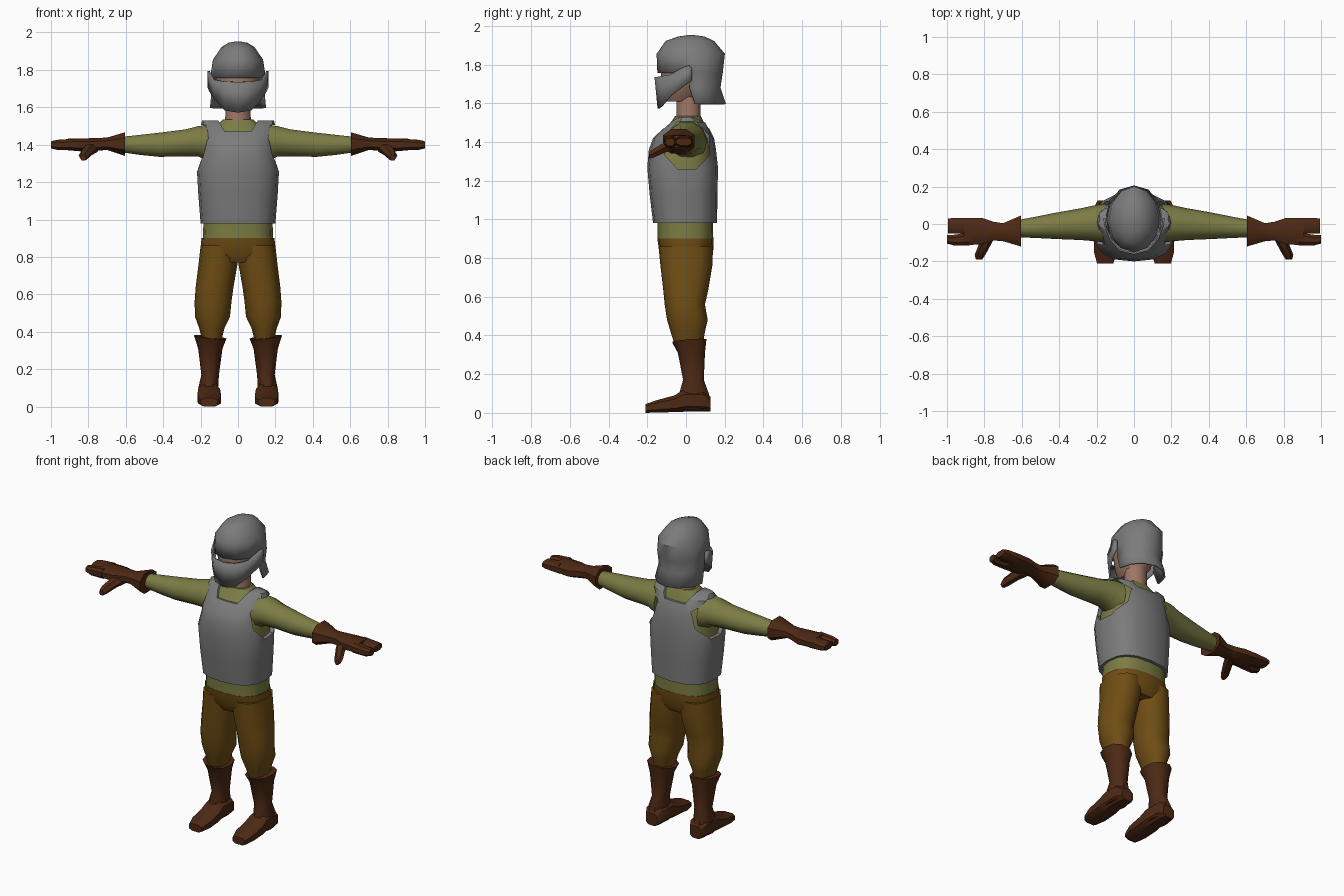
import bpy, bmesh, math

if "Cube" in bpy.data.objects:
    bpy.data.objects.remove(bpy.data.objects["Cube"])


def material(name, rgb):
    m = bpy.data.materials.new(name)
    m.diffuse_color = (*rgb, 1)
    m.use_nodes = True
    m.node_tree.nodes["Principled BSDF"].inputs["Base Color"].default_value = m.diffuse_color
    return m


STEEL = material("steel grey", (0.20, 0.20, 0.20))
CLOTH = material("olive cloth", (0.20, 0.20, 0.06))
TROUSER = material("ochre cloth", (0.16, 0.075, 0.007))
LEATHER = material("brown leather", (0.075, 0.022, 0.007))
SKIN = material("skin", (0.34, 0.18, 0.13))


def finish(name, bm, mat, mirror=False, angle=40):
    bmesh.ops.recalc_face_normals(bm, faces=bm.faces)
    me = bpy.data.meshes.new(name)
    bm.to_mesh(me)
    bm.free()
    ob = bpy.data.objects.new(name, me)
    bpy.context.collection.objects.link(ob)
    me.materials.append(mat)
    if angle:
        bpy.ops.object.select_all(action='DESELECT')
        ob.select_set(True)
        bpy.context.view_layer.objects.active = ob
        bpy.ops.object.shade_smooth_by_angle(angle=math.radians(angle))
    if mirror:
        ob.modifiers.new("Mirror", 'MIRROR').use_mirror_merge = False
    return ob


def loft_mesh(axis, rings, n=10, power=2.0, half=False, caps=True):
    """Rings are (t, a0, a1, b0, b1): position on the axis and section bounds."""
    unit = []
    for i in range(n):
        a = 2 * math.pi * (i + 0.5 * half) / n
        c, s = math.cos(a), math.sin(a)
        unit.append((math.copysign(abs(c) ** (2 / power), c),
                     math.copysign(abs(s) ** (2 / power), s)))
    mu, mv = max(p[0] for p in unit), max(p[1] for p in unit)
    bm = bmesh.new()
    loops = []
    for t, a0, a1, b0, b1 in rings:
        loop = []
        for u, v in unit:
            a = (a0 + a1) / 2 + u / mu * (a1 - a0) / 2
            b = (b0 + b1) / 2 + v / mv * (b1 - b0) / 2
            co = {'x': (t, a, b), 'y': (a, t, b), 'z': (a, b, t)}[axis]
            loop.append(bm.verts.new(co))
        loops.append(loop)
    for p, q in zip(loops, loops[1:]):
        for i in range(n):
            j = (i + 1) % n
            bm.faces.new((p[i], p[j], q[j], q[i]))
    if caps:
        bm.faces.new(loops[0])
        bm.faces.new(loops[-1])
    elif caps is None:
        bm.faces.new(loops[-1])
    return bm


def loft(name, mat, axis, rings, mirror=False, angle=40, **kw):
    return finish(name, loft_mesh(axis, rings, **kw), mat, mirror, angle)


def sym(rings):
    """Expand (z, half_width, y0, y1) to full section bounds."""
    return [(z, -w, w, y0, y1) for z, w, y0, y1 in rings]


# Breastplate with arm and neck openings
armour = loft("breastplate", STEEL, 'z', sym([
    (0.98, .200, -.170, .160), (1.13, .212, -.188, .163), (1.27, .220, -.200, .165),
    (1.36, .198, -.192, .155), (1.42, .195, -.170, .145), (1.50, .200, -.085, .105),
    (1.53, .192, -.040, .045)]), n=16, power=2.6)
arm_cut = loft("armhole_cutter", CLOTH, 'x', [
    (.10, -.11, .12, 1.26, 1.505), (.40, -.11, .12, 1.26, 1.505)],
    mirror=True, angle=0, n=8, half=True)
neck_cut = loft("neckline_cutter", CLOTH, 'z', sym([
    (1.47, .07, -.3, .3), (1.56, .125, -.3, .3)]), angle=0, n=4, half=True)
for cutter in (arm_cut, neck_cut):
    mod = armour.modifiers.new("Opening", 'BOOLEAN')
    mod.object = cutter
    mod.operation = 'DIFFERENCE'
    mod.solver = 'EXACT'
    cutter.hide_render = True
    cutter.hide_set(True)

# Shirt body and sleeves
loft("shirt", CLOTH, 'z', sym([
    (0.89, .188, -.146, .141), (0.98, .185, -.146, .140), (1.27, .196, -.175, .142),
    (1.36, .182, -.165, .135), (1.42, .178, -.145, .125), (1.47, .150, -.105, .105),
    (1.51, .110, -.072, .088), (1.535, .080, -.055, .075)]), n=16, power=2.6)
loft("sleeve", CLOTH, 'x', [
    (.15, -.100, .110, 1.305, 1.505), (.21, -.092, .100, 1.337, 1.500),
    (.28, -.086, .085, 1.338, 1.482), (.42, -.080, .060, 1.335, 1.464),
    (.52, -.075, .040, 1.345, 1.453), (.64, -.070, .018, 1.362, 1.440)], mirror=True)

# Gloves: flared cuff and palm, split fingers, thumb
loft("glove", LEATHER, 'x', [
    (.605, -.120, .045, 1.340, 1.466), (.70, -.092, .004, 1.372, 1.438),
    (.75, -.088, .012, 1.368, 1.436), (.81, -.108, .032, 1.362, 1.434),
    (.91, -.114, .033, 1.370, 1.432)], mirror=True, n=8, half=True, power=2.5)
loft("front_fingers", LEATHER, 'x', [
    (.88, -.114, -.045, 1.370, 1.432), (.965, -.114, -.058, 1.372, 1.424),
    (1.0, -.105, -.060, 1.380, 1.418)], mirror=True, n=8, half=True, power=2.5)
loft("back_fingers", LEATHER, 'x', [
    (.88, -.050, .033, 1.370, 1.432), (.965, -.052, .033, 1.374, 1.426),
    (.995, -.052, .028, 1.382, 1.420)], mirror=True, n=8, half=True, power=2.5)
loft("thumb", LEATHER, 'y', [
    (-.05, .735, .805, 1.360, 1.415), (-.11, .765, .830, 1.345, 1.398),
    (-.165, .795, .852, 1.320, 1.366), (-.19, .812, .845, 1.315, 1.345)],
    mirror=True, n=6)

# Trousers: hips and legs
loft("trouser_hips", TROUSER, 'z', sym([
    (0.77, .170, -.105, .115), (0.82, .203, -.137, .140), (0.90, .195, -.148, .143)]),
    n=16, power=2.5)
loft("trouser_leg", TROUSER, 'z', [
    (.86, .002, .200, -.142, .140), (.76, .003, .211, -.132, .136),
    (.64, .024, .226, -.118, .116), (.56, .035, .232, -.110, .098),
    (.48, .043, .230, -.098, .112), (.42, .072, .208, -.080, .098),
    (.34, .092, .188, -.055, .085)], mirror=True, n=12, power=2.3)

# Boots: slanted shaft and flat-soled foot
bm = loft_mesh('z', [
    (.02, .102, .210, -.050, .120), (.10, .106, .212, -.035, .118),
    (.17, .102, .196, -.015, .092), (.31, .083, .213, -.042, .098),
    (.372, .062, .236, -.070, .105)], n=10, power=2.3)
for v in bm.verts:
    if v.co.z > .36:
        v.co.z += .10 * (v.co.x - .15) + .08 * (v.co.y - .02)
finish("boot_shaft", bm, LEATHER, mirror=True)
loft("boot_foot", LEATHER, 'y', [
    (.126, .115, .195, .008, .085), (.09, .096, .213, .008, .120),
    (-.01, .096, .213, .006, .122), (-.06, .092, .216, .004, .090),
    (-.15, .092, .214, .002, .066), (-.21, .110, .198, .000, .045)],
    mirror=True, n=8, half=True, power=3)

# Neck and head
loft("neck", SKIN, 'z', sym([
    (1.48, .080, -.055, .080), (1.55, .068, -.048, .075), (1.66, .066, -.050, .075)]))
loft("head", SKIN, 'z', sym([
    (1.61, .055, -.110, .060), (1.67, .100, -.125, .100), (1.75, .118, -.130, .120),
    (1.84, .105, -.110, .120), (1.88, .060, -.060, .080)]), n=12)

# Helmet shell, open at the face
bm = loft_mesh('z', sym([
    (1.597, .150, -.110, .206), (1.68, .142, -.140, .178), (1.757, .149, -.148, .190),
    (1.855, .134, -.152, .201), (1.922, .088, -.105, .145), (1.945, .050, -.040, .095),
    (1.952, .012, .010, .040)]), n=12, caps=None)
face_area = [f for f in bm.faces
             if f.calc_center_median().z < 1.757 and f.calc_center_median().y < .02]
bmesh.ops.delete(bm, geom=face_area, context='FACES')
helmet = finish("helmet", bm, STEEL)
mod = helmet.modifiers.new("Thickness", 'SOLIDIFY')
mod.thickness = .012
mod.offset = -1

# Visor: columns of (x, y, top, bottom) from centre to hinge, both sides
half = [(0, -.158, 1.735, 1.572), (.075, -.140, 1.738, 1.583), (.128, -.080, 1.748, 1.640),
        (.153, -.010, 1.788, 1.690), (.157, .015, 1.795, 1.705), (.157, .032, 1.780, 1.720)]
columns = [(-x, y, t, b) for x, y, t, b in reversed(half[1:])] + half
bm = bmesh.new()
pairs = []
for x, y, t, b in columns:
    k = 1 - .8 * max(0, 1.70 - b)
    pairs.append((bm.verts.new((x, y, t)), bm.verts.new((x * k, y * k, b))))
for (t0, b0), (t1, b1) in zip(pairs, pairs[1:]):
    bm.faces.new((b0, b1, t1, t0))
visor = finish("visor", bm, STEEL)
mod = visor.modifiers.new("Thickness", 'SOLIDIFY')
mod.thickness = .010
mod.offset = 0
